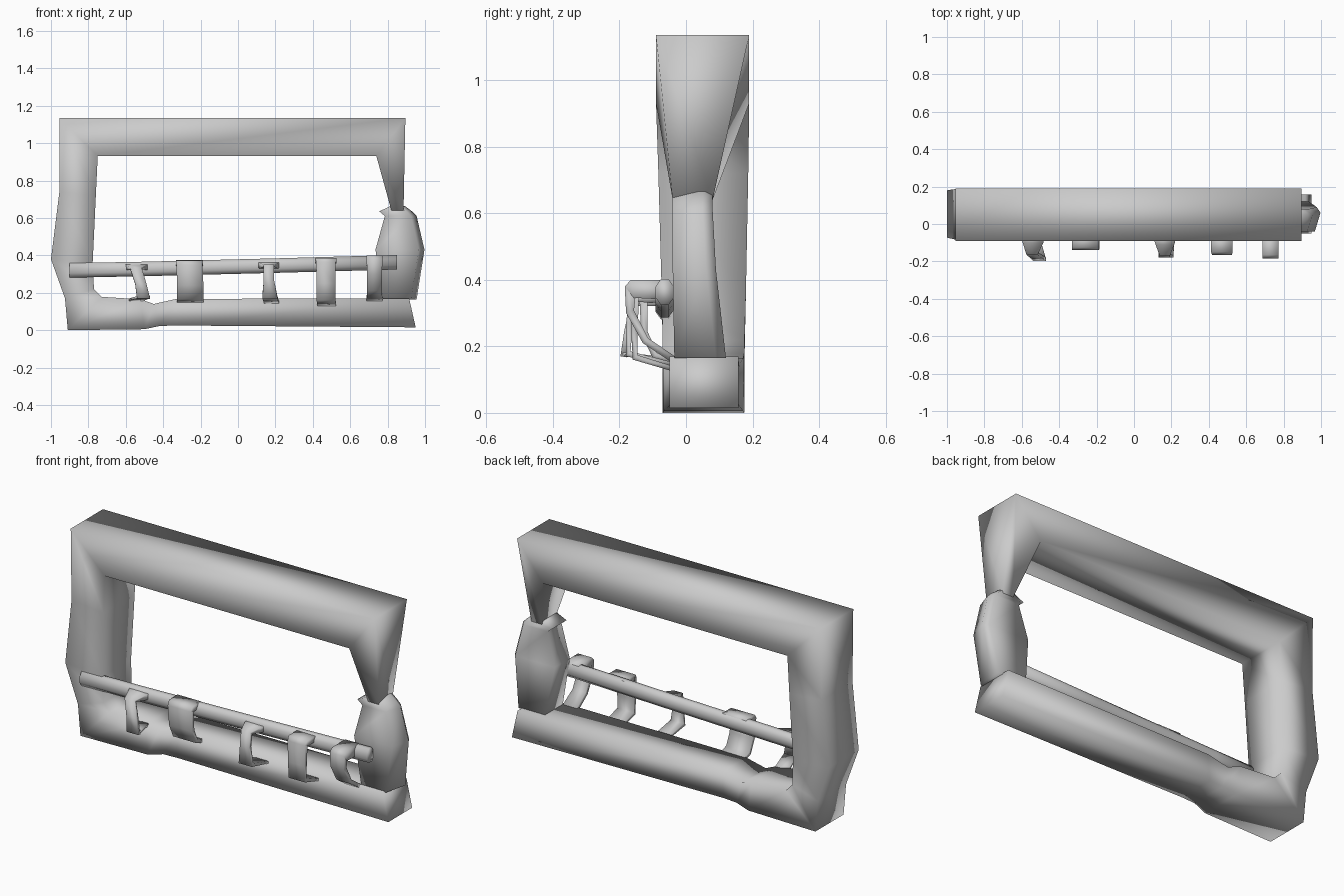
import bpy, bmesh, math
from mathutils import Vector


def loft(name, rings):
    """Skin equal-length point rings into a capped, smooth-shaded solid."""
    bm = bmesh.new()
    loops = [[bm.verts.new(p) for p in ring] for ring in rings]
    n = len(loops[0])
    for a, b in zip(loops, loops[1:]):
        for i in range(n):
            j = (i + 1) % n
            bm.faces.new((a[i], a[j], b[j], b[i]))
    bm.faces.new(loops[0][::-1])
    bm.faces.new(loops[-1])
    bmesh.ops.recalc_face_normals(bm, faces=bm.faces)
    for f in bm.faces:
        f.smooth = True
    me = bpy.data.meshes.new(name)
    bm.to_mesh(me)
    bm.free()
    ob = bpy.data.objects.new(name, me)
    bpy.context.collection.objects.link(ob)
    return ob


def frame_ring(outer, inner, y0, y1):
    (ox, oz), (ix, iz) = outer, inner
    return [(ox, y0, oz), (ix, y0, iz), (ix, y1, iz), (ox, y1, oz)]


# Main frame: one mitred band from right upper post round to bottom right end
frame = [
    ((0.885, 0.64), (0.82, 0.64), -0.04, 0.08),
    ((0.895, 1.135), (0.74, 0.93), -0.09, 0.19),
    ((-0.955, 1.135), (-0.75, 0.93), -0.09, 0.19),
    ((-0.955, 0.74), (-0.76, 0.72), -0.083, 0.187),
    ((-1.0, 0.38), (-0.777, 0.36), -0.073, 0.18),
    ((-0.925, 0.17), (-0.77, 0.22), -0.07, 0.176),
    ((-0.91, 0.0), (-0.73, 0.178), -0.07, 0.175),
    ((-0.50, 0.005), (-0.52, 0.165), -0.068, 0.172),
    ((-0.42, 0.022), (-0.45, 0.14), -0.05, 0.16),
    ((-0.34, 0.025), (-0.33, 0.167), -0.05, 0.157),
    ((0.95, 0.015), (0.915, 0.17), -0.05, 0.157),
]
loft("frame", [frame_ring(*s) for s in frame])

# Right lower post: faceted plate (z, x min, x max, y min, y max)
plate = [
    (0.165, 0.775, 0.955, -0.035, 0.12),
    (0.43, 0.735, 0.997, -0.04, 0.09),
    (0.61, 0.785, 0.955, -0.04, 0.08),
    (0.635, 0.755, 0.93, -0.04, 0.08),
    (0.665, 0.82, 0.89, -0.04, 0.08),
]
loft("right_post_plate", [
    [(x0, y0, z), (x1 - 0.03, y0, z), (x1, y1 - 0.03, z), (x1 - 0.02, y1, z), (x0, y1, z)]
    for z, x0, x1, y0, y1 in plate])

# Sloping hook rail with rounded section
rail = []
for x, z in ((-0.90, 0.32), (-0.55, 0.326), (0.20, 0.345), (0.85, 0.363)):
    rail.append([(x, -0.064 + 0.030 * math.cos(a), z + 0.042 * math.sin(a))
                 for a in [math.pi / 8 + k * math.pi / 4 for k in range(8)]])
loft("hook_rail", rail)


def strap(name, path):
    """Flat strap through (x, y, z, width, thickness); path is its outer face."""
    rings = []
    for i, (x, y, z, w, t) in enumerate(path):
        a = path[max(i - 1, 0)]
        b = path[min(i + 1, len(path) - 1)]
        d = Vector((b[1] - a[1], b[2] - a[2])).normalized()
        ny, nz = -d.y * t, d.x * t
        if ny < 0 and nz > 0:
            ny, nz = -ny, -nz
        h = w / 2
        rings.append([(x - h, y, z), (x + h, y, z),
                      (x + h, y + ny, z + nz), (x - h, y + ny, z + nz)])
    return loft(name, rings)


# Hooks: arm over the rail, drop in front, tail back towards the bottom beam
hooks = [
    [(-0.545, -0.06, 0.352, 0.13, 0.03), (-0.54, -0.10, 0.35, 0.11, 0.03),
     (-0.545, -0.165, 0.335, 0.06, 0.02), (-0.52, -0.185, 0.25, 0.06, 0.02),
     (-0.505, -0.197, 0.17, 0.07, 0.02)],
    [(-0.26, -0.05, 0.374, 0.145, 0.03), (-0.26, -0.125, 0.373, 0.145, 0.03),
     (-0.26, -0.14, 0.35, 0.14, 0.025), (-0.255, -0.135, 0.24, 0.14, 0.02),
     (-0.255, -0.10, 0.165, 0.14, 0.02), (-0.255, -0.04, 0.145, 0.14, 0.02)],
    [(0.165, -0.06, 0.365, 0.13, 0.03), (0.165, -0.11, 0.36, 0.10, 0.03),
     (0.165, -0.17, 0.35, 0.055, 0.025), (0.165, -0.18, 0.27, 0.055, 0.02),
     (0.17, -0.18, 0.17, 0.08, 0.02), (0.18, -0.04, 0.14, 0.08, 0.012)],
    [(0.47, -0.05, 0.387, 0.115, 0.03), (0.47, -0.15, 0.386, 0.115, 0.03),
     (0.47, -0.166, 0.365, 0.105, 0.025), (0.47, -0.165, 0.25, 0.10, 0.02),
     (0.47, -0.16, 0.16, 0.10, 0.02), (0.475, -0.04, 0.125, 0.10, 0.015)],
    [(0.73, -0.05, 0.40, 0.085, 0.06), (0.73, -0.165, 0.40, 0.085, 0.055),
     (0.73, -0.184, 0.38, 0.085, 0.035), (0.73, -0.18, 0.30, 0.08, 0.025),
     (0.73, -0.13, 0.21, 0.08, 0.022), (0.73, -0.04, 0.15, 0.085, 0.02)],
]
for i, path in enumerate(hooks):
    strap("hook_%d" % (i + 1), path)

# Small tail of the first hook reaching sideways to the beam
strap("hook_1_tail", [(-0.505, -0.19, 0.17, 0.07, 0.012),
                      (-0.55, -0.05, 0.155, 0.08, 0.012)])
